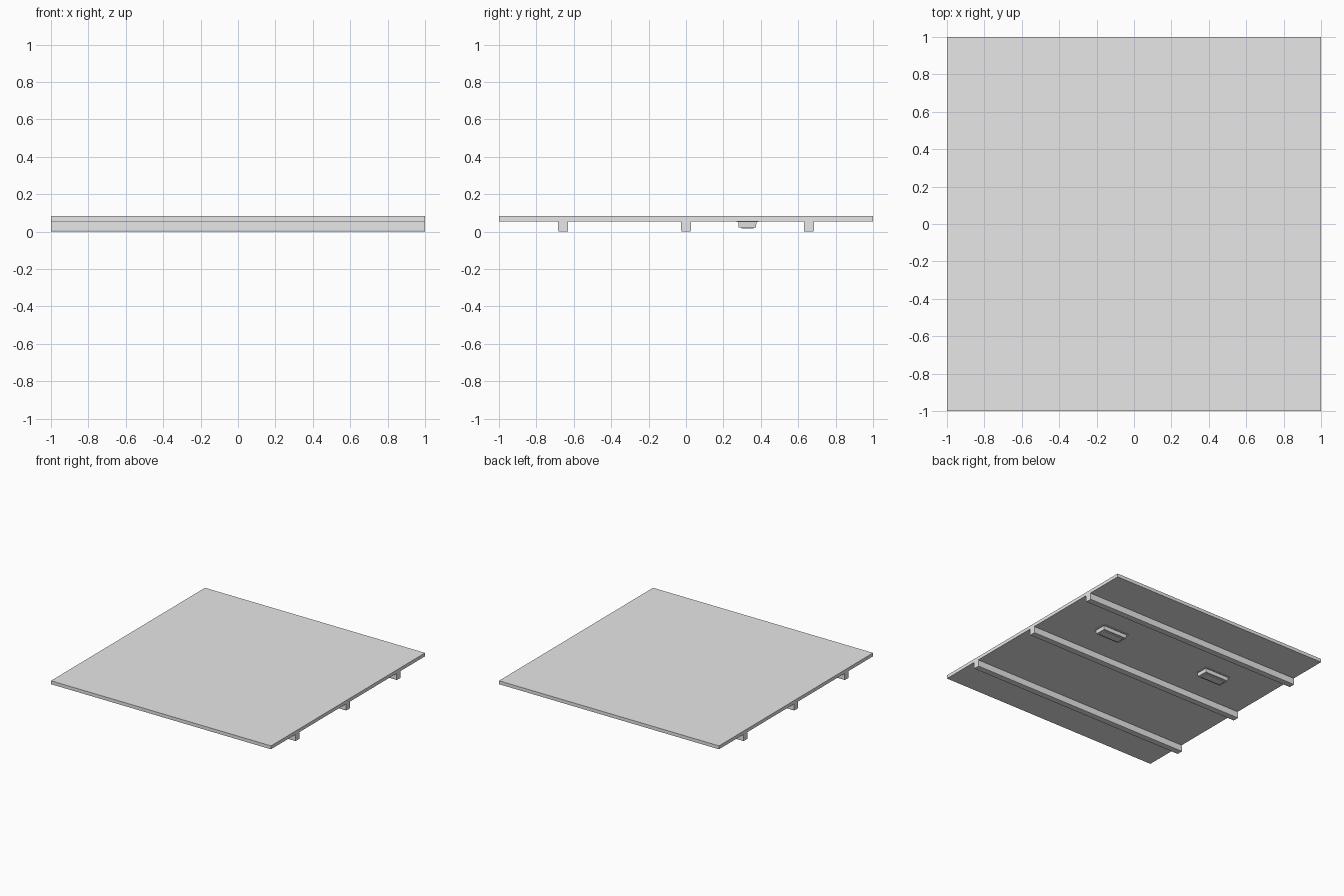
import bpy, bmesh

if "Cube" in bpy.data.objects:
    bpy.data.objects.remove(bpy.data.objects["Cube"])

grey = bpy.data.materials.new("plain grey")
grey.diffuse_color = (0.8, 0.8, 0.8, 1)
grey.use_nodes = True
grey.node_tree.nodes["Principled BSDF"].inputs["Base Color"].default_value = grey.diffuse_color


def box(name, x, y, z0, z1, length, width, taper=0.0, bevel=0.0):
    """Box between two heights; taper pulls in the lower face on every side."""
    bm = bmesh.new()
    bmesh.ops.create_cube(bm, size=1)
    for v in bm.verts:
        inset = 2 * taper if v.co.z < 0 else 0
        v.co.x *= length - inset
        v.co.y *= width - inset
        v.co.z = z0 if v.co.z < 0 else z1
    if bevel:
        # round only the long edges running along x
        long_edges = [e for e in bm.edges
                      if abs(e.verts[0].co.x - e.verts[1].co.x) > 0.01]
        bmesh.ops.bevel(bm, geom=long_edges, offset=bevel, segments=2,
                        profile=0.5, affect='EDGES')
    mesh = bpy.data.meshes.new(name)
    bm.to_mesh(mesh)
    bm.free()
    mesh.materials.append(grey)
    obj = bpy.data.objects.new(name, mesh)
    obj.location = (x, y, 0)
    bpy.context.collection.objects.link(obj)
    return obj


# Flat square panel
box("panel", 0, 0, 0.055, 0.083, 2, 2)

# Three support beams below the panel
for i, y in enumerate((-0.657, 0, 0.657)):
    box(f"support_beam_{i + 1}", 0, y, 0, 0.055, 2, 0.053, bevel=0.005)

# Two fixtures below the panel: flange, body and lens
for side, x in (("left", -0.5), ("right", 0.5)):
    box(f"{side}_fixture_flange", x, 0.328, 0.051, 0.055, 0.24, 0.118)
    box(f"{side}_fixture_body", x, 0.328, 0.022, 0.051, 0.22, 0.098, taper=0.003)
    box(f"{side}_fixture_lens", x, 0.328, 0.016, 0.022, 0.18, 0.064)
